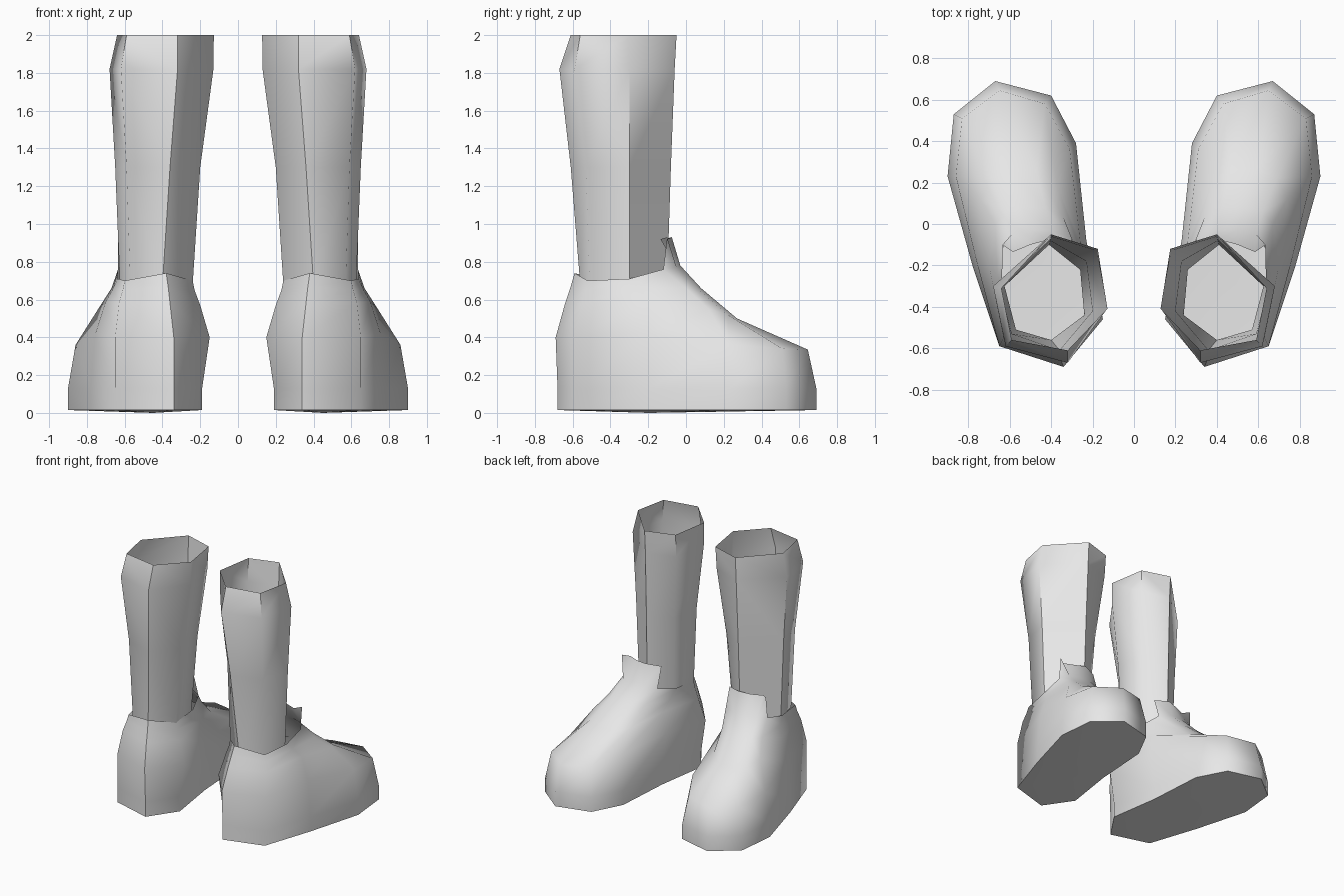
import bpy, bmesh

if "Cube" in bpy.data.objects:
    bpy.data.objects.remove(bpy.data.objects["Cube"])

grey = bpy.data.materials.new("plain grey")
grey.diffuse_color = (0.8, 0.8, 0.8, 1)
grey.use_nodes = True
grey.node_tree.nodes["Principled BSDF"].inputs["Base Color"].default_value = grey.diffuse_color


def finish(bm, name):
    """Turn a bmesh into a smooth-shaded object mirrored across x = 0."""
    bmesh.ops.recalc_face_normals(bm, faces=bm.faces)
    me = bpy.data.meshes.new(name)
    bm.to_mesh(me)
    bm.free()
    me.materials.append(grey)
    ob = bpy.data.objects.new(name, me)
    bpy.context.collection.objects.link(ob)
    mod = ob.modifiers.new("pair", 'MIRROR')
    mod.use_mirror_merge = False
    bpy.ops.object.select_all(action='DESELECT')
    ob.select_set(True)
    bpy.context.view_layer.objects.active = ob
    bpy.ops.object.shade_smooth_by_angle(angle=1.05)
    return ob


def skin(bm, rings):
    """Join closed rings of equal size with quads."""
    loops = [[bm.verts.new(p) for p in r] for r in rings]
    for a, b in zip(loops, loops[1:]):
        n = len(a)
        for i in range(n):
            j = (i + 1) % n
            bm.faces.new((a[i], a[j], b[j], b[i]))
    return loops


# boot shaft: open six-sided tube
shaft = {
    0.68: [(.41, -.10), (.26, -.22), (.24, -.44), (.40, -.56), (.57, -.51), (.625, -.30)],
    1.30: [(.405, -.08), (.23, -.18), (.20, -.42), (.36, -.61), (.59, -.53), (.65, -.30)],
    1.82: [(.40, -.06), (.18, -.13), (.13, -.41), (.32, -.67), (.62, -.59), (.68, -.30)],
    2.00: [(.40, -.05), (.175, -.12), (.128, -.41), (.32, -.61), (.59, -.56), (.64, -.31)],
}
bm = bmesh.new()
skin(bm, [[(x, y, z) for x, y in ring] for z, ring in shaft.items()])
finish(bm, "boot_shaft")

# shoe: rings from the sole up, each starting at the heel and going round the outer side
sole = [(.34, -.68), (.65, -.59), (.78, -.20), (.90, .23), (.87, .53),
        (.67, .69), (.40, .62), (.28, .39), (.25, -.06), (.19, -.46)]
widest = [(.34, -.69, .40), (.65, -.59, .40), (.755, -.20, .42), (.86, .23, .36), (.83, .51, .34),
          (.65, .645, .335), (.43, .58, .35), (.31, .36, .40), (.23, -.08, .42), (.15, -.46, .40)]
instep = [(.36, -.64, .58), (.63, -.55, .58), (.70, -.20, .59), (.74, .12, .55), (.69, .22, .52),
          (.60, .27, .50), (.47, .26, .50), (.37, .18, .52), (.26, -.08, .58), (.20, -.44, .57)]
ankle = [(.37, -.61, .67), (.61, -.53, .65), (.66, -.25, .66), (.67, .0, .66), (.62, .06, .66),
         (.54, .08, .66), (.43, .08, .66), (.34, .03, .66), (.25, -.15, .65), (.23, -.44, .65)]
collar = [(.38, -.59, .74), (.60, -.52, .70), (.637, -.30, .71), (.635, -.12, .76), (.59, -.05, .77),
          (.50, -.03, .78), (.40, -.03, .78), (.30, -.07, .76), (.245, -.22, .72), (.24, -.44, .70)]
tongue = [(.635, -.10, .93), (.585, -.135, .92), (.50, -.10, .92), (.41, -.075, .93), (.30, -.12, .92)]
bm = bmesh.new()
loops = skin(bm, [[(x, y, .015) for x, y in sole], [(x, y, .13) for x, y in sole],
                  widest, instep, ankle, collar])

# sole with a slight bulge under the arch
mid = bm.verts.new((.45, -.2, 0))
for i in range(10):
    bm.faces.new((loops[0][i], mid, loops[0][(i + 1) % 10]))

# raised tongue on the front of the collar
top = [bm.verts.new(p) for p in tongue]
base = loops[-1][3:8]
for i in range(4):
    bm.faces.new((base[i], base[i + 1], top[i + 1], top[i]))
finish(bm, "shoe")
